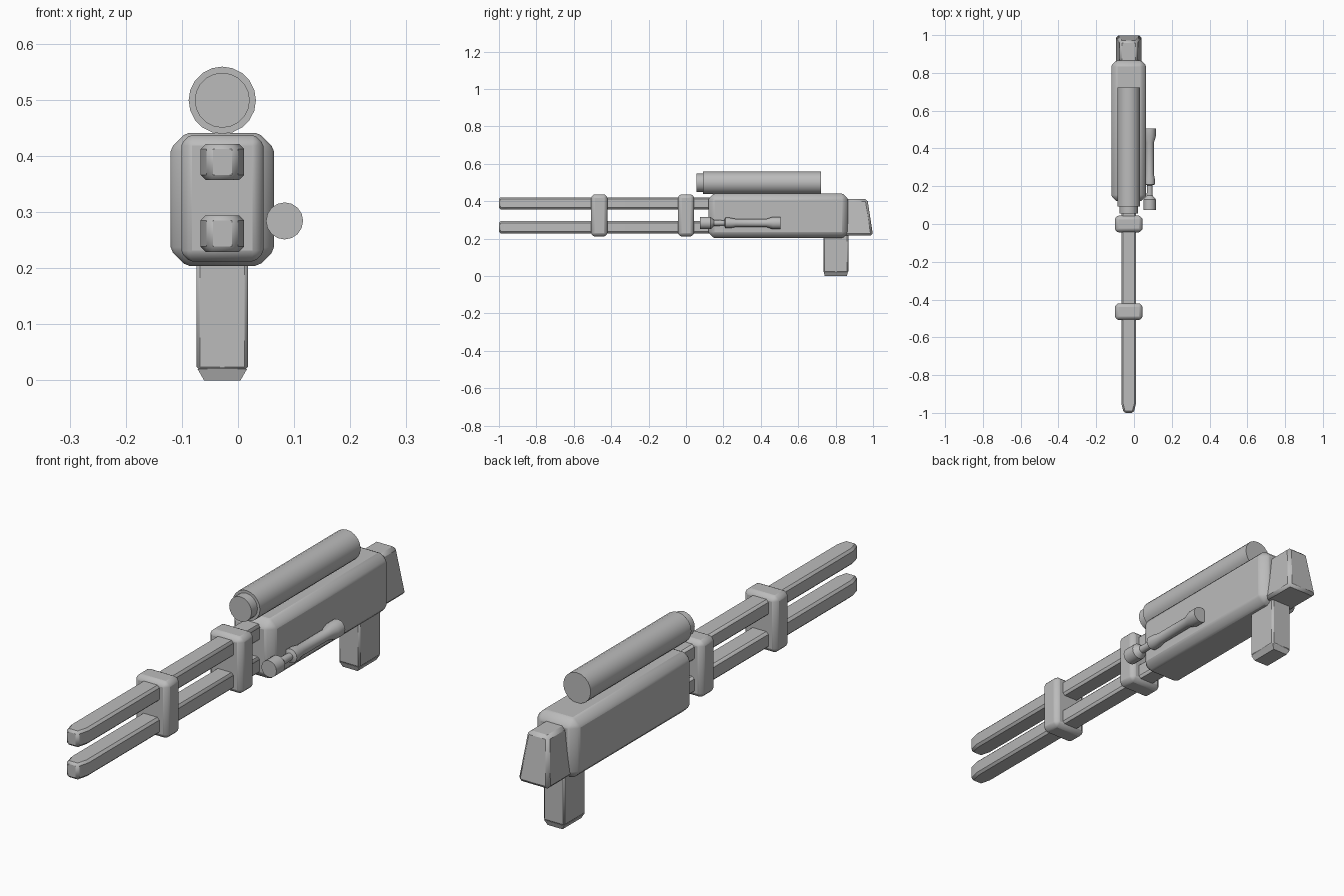
import bpy, bmesh, math

cube = bpy.data.objects.get("Cube")
if cube:
    bpy.data.objects.remove(cube, do_unlink=True)

CX = -0.028  # centre line of the main parts

grey = bpy.data.materials.new("plain_grey")
grey.use_nodes = True
colour = (0.5, 0.5, 0.5, 1)
grey.diffuse_color = colour
grey.node_tree.nodes["Principled BSDF"].inputs["Base Color"].default_value = colour


def finish(name, bm, bevels=()):
    bmesh.ops.recalc_face_normals(bm, faces=bm.faces)
    mesh = bpy.data.meshes.new(name)
    bm.to_mesh(mesh)
    bm.free()
    obj = bpy.data.objects.new(name, mesh)
    bpy.context.collection.objects.link(obj)
    mesh.materials.append(grey)
    for width in bevels:
        mod = obj.modifiers.new("bevel", "BEVEL")
        mod.width = width
        mod.segments = 1
        mod.limit_method = "ANGLE"
        mod.angle_limit = math.radians(25)
    bpy.ops.object.select_all(action="DESELECT")
    obj.select_set(True)
    bpy.context.view_layer.objects.active = obj
    bpy.ops.object.shade_smooth_by_angle(angle=math.radians(30))
    return obj


def box(name, half_x, y, z, bevels=(), shape=None):
    """Box on the centre line; shape(x, y, z) may move its corners."""
    bm = bmesh.new()
    bmesh.ops.create_cube(bm, size=1)
    for v in bm.verts:
        p = (v.co.x * 2 * half_x,
             y[0] + (v.co.y + 0.5) * (y[1] - y[0]),
             z[0] + (v.co.z + 0.5) * (z[1] - z[0]))
        if shape:
            p = shape(*p)
        v.co = (p[0] + CX, p[1], p[2])
    return finish(name, bm, bevels)


def lathe(name, x, z, profile, sides):
    """Closed turned part along y from (y, radius) pairs."""
    bm = bmesh.new()
    rings = []
    for y, r in profile:
        rings.append([bm.verts.new((x + r * math.cos(math.tau * i / sides), y,
                                    z + r * math.sin(math.tau * i / sides)))
                      for i in range(sides)])
    for a, b in zip(rings, rings[1:]):
        for i in range(sides):
            j = (i + 1) % sides
            bm.faces.new((a[i], a[j], b[j], b[i]))
    bm.faces.new(rings[0])
    bm.faces.new(rings[-1])
    return finish(name, bm)


# Main body
box("body", 0.092, (0.12, 0.866), (0.204, 0.441), (0.027, 0.006))

# Twin barrels with narrowed muzzles
for name, z in (("upper_barrel", (0.357, 0.421)), ("lower_barrel", (0.229, 0.294))):
    bm = bmesh.new()
    rings = []
    for y, w in ((-1.0, 0.026), (-0.95, 0.039), (0.2, 0.039)):
        rings.append([bm.verts.new((CX + sx * w, y, z[k]))
                      for sx, k in ((-1, 0), (1, 0), (1, 1), (-1, 1))])
    for a, b in zip(rings, rings[1:]):
        for i in range(4):
            j = (i + 1) % 4
            bm.faces.new((a[i], a[j], b[j], b[i]))
    bm.faces.new(rings[0])
    bm.faces.new(rings[-1])
    finish(name, bm, (0.009,))

# Bands that clamp the barrels together
for name, y in (("rear_band", 0.0), ("front_band", -0.464)):
    box(name, 0.073, (y - 0.044, y + 0.044), (0.212, 0.437), (0.015, 0.004))

# Stock: slopes at the back and narrows to the top
box("stock", 0.069, (0.84, 1.0), (0.217, 0.412), (0.012,),
    lambda x, y, z: (x * 0.68, y - (0.03 if y > 0.9 else 0), z) if z > 0.3 else (x, y, z))

# Grip with tapered foot
box("grip", 0.046, (0.734, 0.868), (0.018, 0.24), (0.006,))
box("grip_foot", 0.044, (0.736, 0.866), (0, 0.02), (),
    lambda x, y, z: (x * 0.74, 0.8 + (y - 0.8) * 0.9, z) if z < 0.01 else (x, y, z))

# Sight tube with stepped front
lathe("sight_tube", CX, 0.499,
      ((0.055, 0.049), (0.092, 0.049), (0.092, 0.06), (0.722, 0.06)), 20)

# Side handle with knob
lathe("side_handle", 0.083, 0.284,
      ((0.075, 0.033), (0.13, 0.033), (0.15, 0.016), (0.205, 0.014),
       (0.21, 0.028), (0.235, 0.028), (0.265, 0.022), (0.43, 0.022),
       (0.465, 0.033), (0.506, 0.033)), 16)
